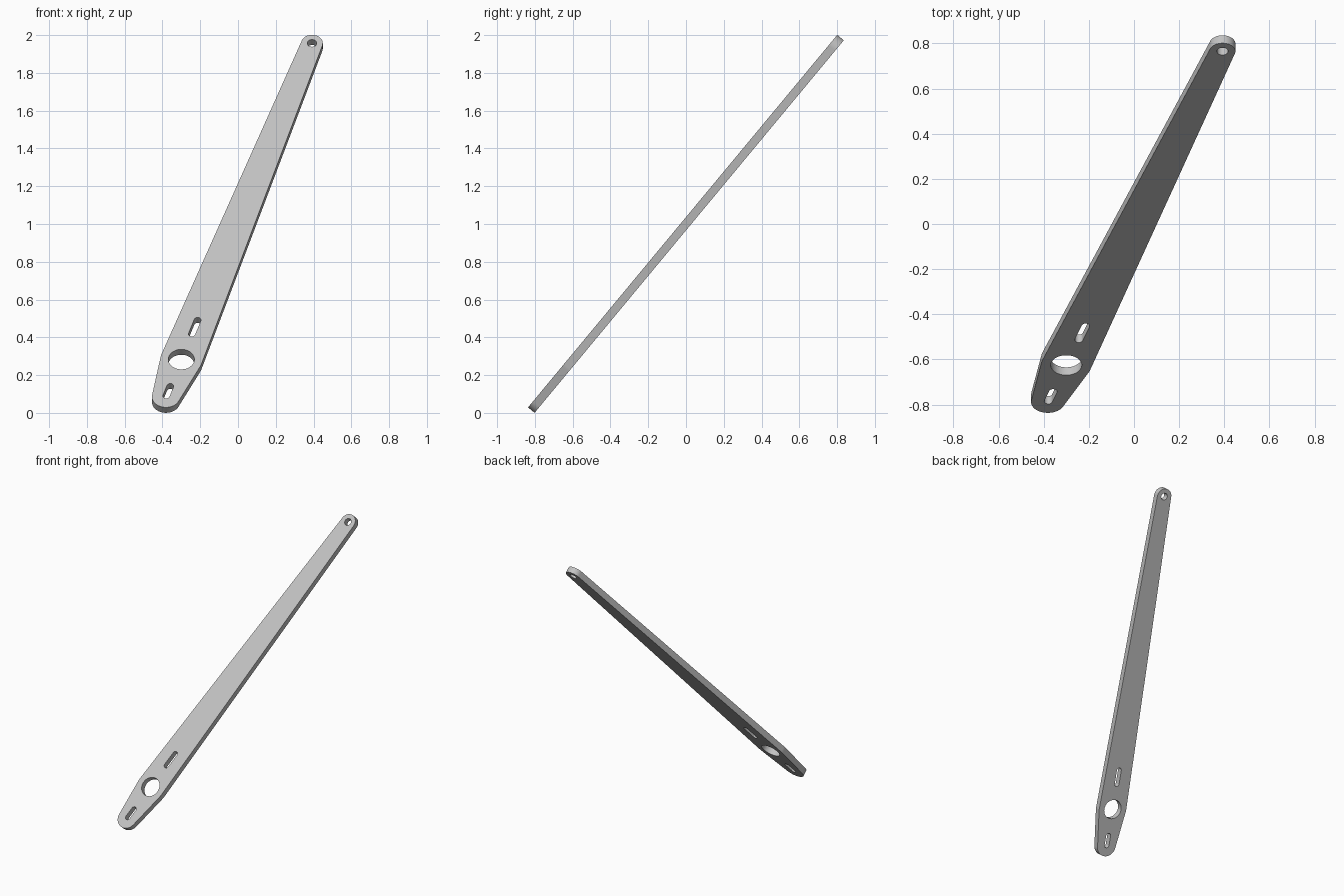
import bpy
import bmesh
from math import pi, asin, cos, sin, radians

cube = bpy.data.objects.get("Cube")
if cube:
    bpy.data.objects.remove(cube, do_unlink=True)

THICKNESS = 0.045
TOP, BOTTOM = 2.283, -0.269              # end centres along the arm, from the main hole
R_TOP, R_MID, R_BOTTOM = 0.057, 0.111, 0.074


def arc(along, radius, start, end, steps):
    """Points on an arc centred on the arm's axis."""
    angles = [start + (end - start) * i / steps for i in range(steps + 1)]
    return [(radius * cos(a), along + radius * sin(a)) for a in angles]


def slot(along, length, radius):
    """Round-ended slot; zero length gives a round hole."""
    return (arc(along + length / 2, radius, 0, pi, 16)
            + arc(along - length / 2, radius, pi, 2 * pi, 16))


def add_loop(curve, points):
    spline = curve.splines.new("POLY")
    spline.points.add(len(points) - 1)
    for point, (x, y) in zip(spline.points, points):
        point.co = (x, y, 0, 1)
    spline.use_cyclic_u = True


# Outline: three circles joined by tangent lines
t_up = asin((R_MID - R_TOP) / TOP)
t_down = asin((R_MID - R_BOTTOM) / -BOTTOM)
outline = (arc(0, R_MID, -t_down, t_up, 4)
           + arc(TOP, R_TOP, t_up, pi - t_up, 24)
           + arc(0, R_MID, pi - t_up, pi + t_down, 4)
           + arc(BOTTOM, R_BOTTOM, pi + t_down, 2 * pi - t_down, 24))

profile = bpy.data.curves.new("arm_profile", "CURVE")
profile.dimensions = "2D"
profile.fill_mode = "BOTH"
profile.extrude = THICKNESS / 2
add_loop(profile, outline)

# Main hole, two slots and the tip hole
add_loop(profile, slot(0, 0, 0.069)[:-1])
add_loop(profile, slot(0.234, 0.1, 0.018))
add_loop(profile, slot(-0.228, 0.07, 0.018))
add_loop(profile, slot(TOP, 0, 0.025)[:-1])

# Turn the filled profile into a welded mesh plate
source = bpy.data.objects.new("arm_profile", profile)
bpy.context.collection.objects.link(source)
mesh = bpy.data.meshes.new_from_object(
    source.evaluated_get(bpy.context.evaluated_depsgraph_get()))
bpy.data.objects.remove(source, do_unlink=True)
bm = bmesh.new()
bm.from_mesh(mesh)
bmesh.ops.remove_doubles(bm, verts=bm.verts, dist=0.0001)
bmesh.ops.recalc_face_normals(bm, faces=bm.faces)
bm.to_mesh(mesh)
bm.free()

# Place the arm leaning back and to its left
arm = bpy.data.objects.new("lever_arm", mesh)
bpy.context.collection.objects.link(arm)
arm.rotation_euler = (radians(50.3), 0, radians(0))
arm.location = (-0.30, -0.608, 0.269)
lean = radians(-17.64)
for v in mesh.vertices:
    x, y = v.co.x, v.co.y
    v.co.x = x * cos(lean) - y * sin(lean)
    v.co.y = x * sin(lean) + y * cos(lean)

# Plain grey metal
grey = bpy.data.materials.new("grey_metal")
grey.use_nodes = True
colour = (0.55, 0.55, 0.55, 1)
grey.diffuse_color = colour
grey.node_tree.nodes["Principled BSDF"].inputs["Base Color"].default_value = colour
mesh.materials.clear()
mesh.materials.append(grey)

bpy.context.view_layer.objects.active = arm
arm.select_set(True)
bpy.ops.object.shade_smooth_by_angle(angle=radians(30))
